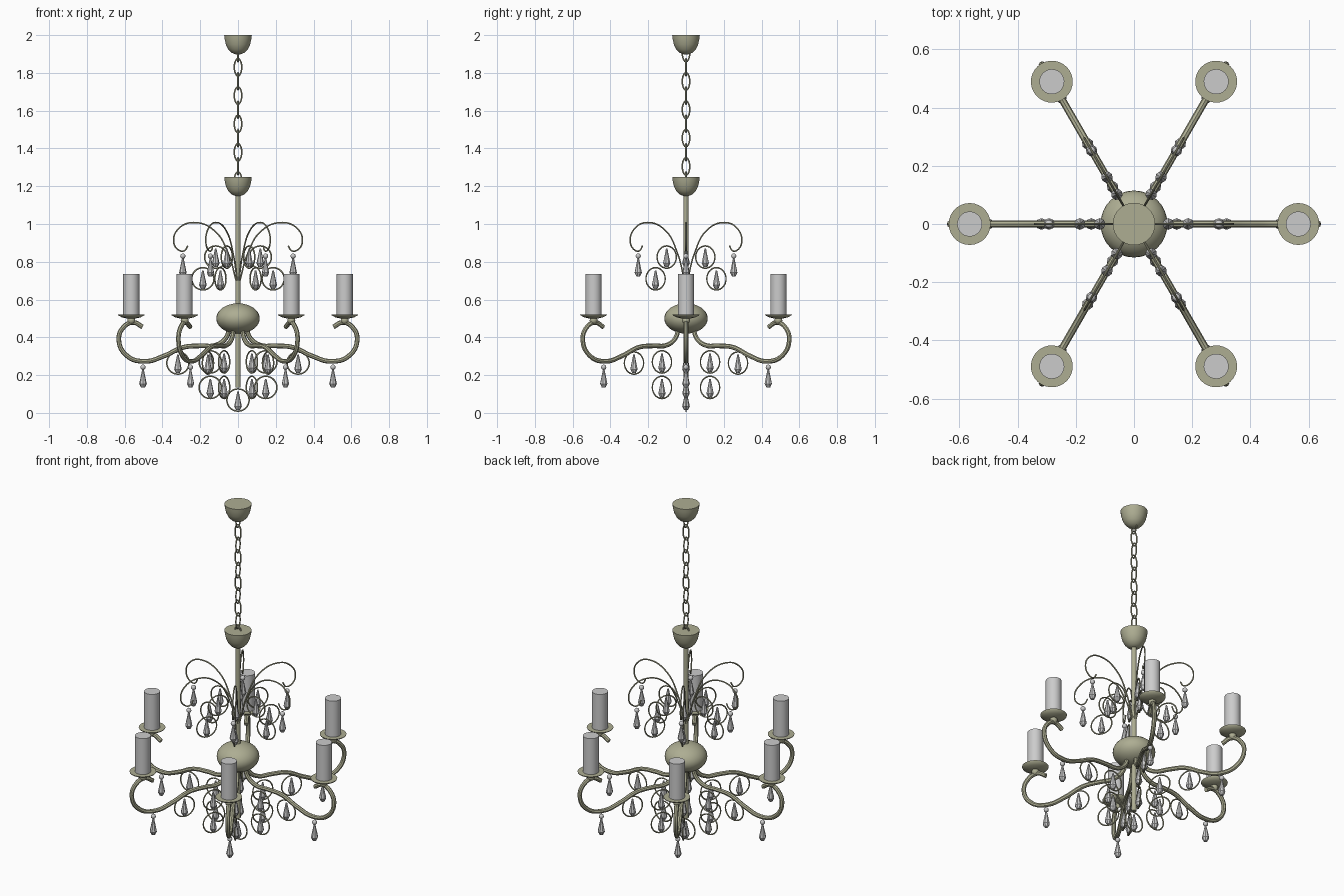
import bpy
from math import pi, cos, sin, radians
from mathutils import Matrix, Vector

if "Cube" in bpy.data.objects:
    bpy.data.objects.remove(bpy.data.objects["Cube"])


def material(name, col):
    m = bpy.data.materials.new(name)
    m.diffuse_color = (*col, 1)
    m.use_nodes = True
    m.node_tree.nodes["Principled BSDF"].inputs["Base Color"].default_value = m.diffuse_color
    return m


BRASS = material("aged_brass", (0.42, 0.42, 0.29))


def finish(ob, name, mat=None, smooth=True):
    ob.name = name
    if mat:
        ob.data.materials.append(mat)
    if smooth:
        bpy.ops.object.select_all(action='DESELECT')
        bpy.context.view_layer.objects.active = ob
        ob.select_set(True)
        bpy.ops.object.shade_smooth_by_angle(angle=radians(40))
    return ob


def lathe(name, profile, loc, sides=24, mat=None, smooth=True):
    """Revolve (radius, z) points, top to bottom, with capped ends."""
    verts, faces = [], []
    for r, z in profile:
        for k in range(sides):
            a = 2 * pi * k / sides
            verts.append((r * cos(a), r * sin(a), z))
    for i in range(len(profile) - 1):
        for k in range(sides):
            n = (k + 1) % sides
            a, b = i * sides, (i + 1) * sides
            faces.append((a + k, b + k, b + n, a + n))
    last = (len(profile) - 1) * sides
    faces.append(tuple(range(sides)))
    faces.append(tuple(last + k for k in reversed(range(sides))))
    me = bpy.data.meshes.new(name)
    me.from_pydata(verts, [], faces)
    ob = bpy.data.objects.new(name, me)
    bpy.context.collection.objects.link(ob)
    ob.location = loc
    return finish(ob, name, mat, smooth)


def tube(name, pts, radius, res=6, closed=False):
    """Smooth round tube through points in the xz plane."""
    cu = bpy.data.curves.new(name, 'CURVE')
    cu.dimensions = '3D'
    cu.bevel_depth, cu.bevel_resolution = radius, 2
    cu.resolution_u, cu.use_fill_caps = res, True
    sp = cu.splines.new('BEZIER')
    sp.bezier_points.add(len(pts) - 1)
    sp.use_cyclic_u = closed
    for p, (x, z) in zip(sp.bezier_points, pts):
        p.co = (x, 0, z)
        p.handle_left_type = p.handle_right_type = 'AUTO'
    ob = bpy.data.objects.new(name, cu)
    bpy.context.collection.objects.link(ob)
    bpy.ops.object.select_all(action='DESELECT')
    bpy.context.view_layer.objects.active = ob
    ob.select_set(True)
    bpy.ops.object.convert(target='MESH')
    return finish(bpy.context.object, name, BRASS)


def ball(name, loc, scale, seg=24):
    bpy.ops.mesh.primitive_uv_sphere_add(segments=seg, ring_count=seg // 2, radius=1, location=loc)
    ob = bpy.context.object
    ob.scale = scale
    return ob


def drop(name, x, z):
    """Faceted crystal drop, about 0.1 tall, centred on z."""
    return lathe(name, [(0.004, 0.05), (0.009, 0.025), (0.020, -0.028), (0.010, -0.048)],
                 (x, 0, z), 8, None, False)


def ringed_drop(name, x, z):
    """Wire ring in the radial plane with a crystal inside."""
    bpy.ops.mesh.primitive_torus_add(location=(x, 0, z), rotation=(pi / 2, 0, 0), major_segments=28,
                                     minor_segments=6, major_radius=0.059, minor_radius=0.004)
    ring = finish(bpy.context.object, name + "_ring", BRASS)
    return [ring, drop(name + "_crystal", x, z - 0.005)]


def hung_drop(name, x, z):
    """Bead with a crystal hanging under it."""
    bead = finish(ball(name + "_bead", (x, 0, z), (0.014,) * 3, 12), name + "_bead")
    return [bead, drop(name + "_crystal", x, z - 0.06)]


# Ceiling canopy and lower cup
CUP = [(0.073, 0.0), (0.071, -0.02), (0.064, -0.05), (0.052, -0.075), (0.035, -0.093), (0.012, -0.102)]
lathe("ceiling_canopy", CUP, (0, 0, 2.0), 32, BRASS)
lathe("stem_cup", CUP, (0, 0, 1.25), 32, BRASS)

# Chain of alternating oval links
oval = [(0.019 * cos(pi * k / 4), 0.046 * sin(pi * k / 4)) for k in range(8)]
for i in range(10):
    link = tube("chain_link", oval, 0.004, 4, True)
    link.location.z = 1.23 + 0.075 * i
    link.rotation_euler.z = pi / 2 * (i % 2)

# Central stem and body
lathe("stem", [(0.0135, 1.16), (0.0135, 0.135)], (0, 0, 0), 16, BRASS)
finish(ball("body", (0, 0, 0.5), (0.115, 0.115, 0.08), 32), "body", BRASS)
ringed_drop("bottom", 0, 0.068)

# One branch along +x
branch = [
    tube("arm", [(0.045, 0.45), (0.065, 0.395), (0.12, 0.358), (0.2, 0.355), (0.29, 0.347),
                 (0.39, 0.302), (0.49, 0.273), (0.585, 0.3), (0.631, 0.385), (0.605, 0.455),
                 (0.555, 0.479), (0.505, 0.455)], 0.0125),
    finish(ball("candle_knob", (0.565, 0, 0.49), (0.021,) * 3, 16), "candle_knob", BRASS),
    lathe("drip_pan", [(0.072, 0.522), (0.070, 0.517), (0.05, 0.506), (0.02, 0.499)],
          (0.565, 0, 0), 28, BRASS),
    lathe("candle", [(0.043, 0.735), (0.043, 0.52)], (0.565, 0, 0), 28),
    tube("scroll_wire", [(0.010, 0.70), (0.05, 0.84), (0.125, 0.965), (0.235, 1.008),
                         (0.315, 0.975), (0.341, 0.91), (0.318, 0.865), (0.285, 0.858),
                         (0.266, 0.885)], 0.004),
]
branch += hung_drop("arm_pendant", 0.503, 0.242)
branch += hung_drop("scroll_pendant", 0.292, 0.83)
for name, x, z in [("upper_inner", 0.118, 0.825), ("upper_outer", 0.186, 0.71),
                   ("lower_outer", 0.318, 0.264), ("lower_inner", 0.147, 0.27),
                   ("lower_bottom", 0.147, 0.135)]:
    branch += ringed_drop(name, x, z)

# Repeat the branch around the stem
bpy.context.view_layer.update()
for k in range(1, 6):
    turn = Matrix.Rotation(pi / 3 * k, 4, 'Z')
    for ob in branch:
        dup = ob.copy()
        bpy.context.collection.objects.link(dup)
        dup.matrix_world = turn @ ob.matrix_world
